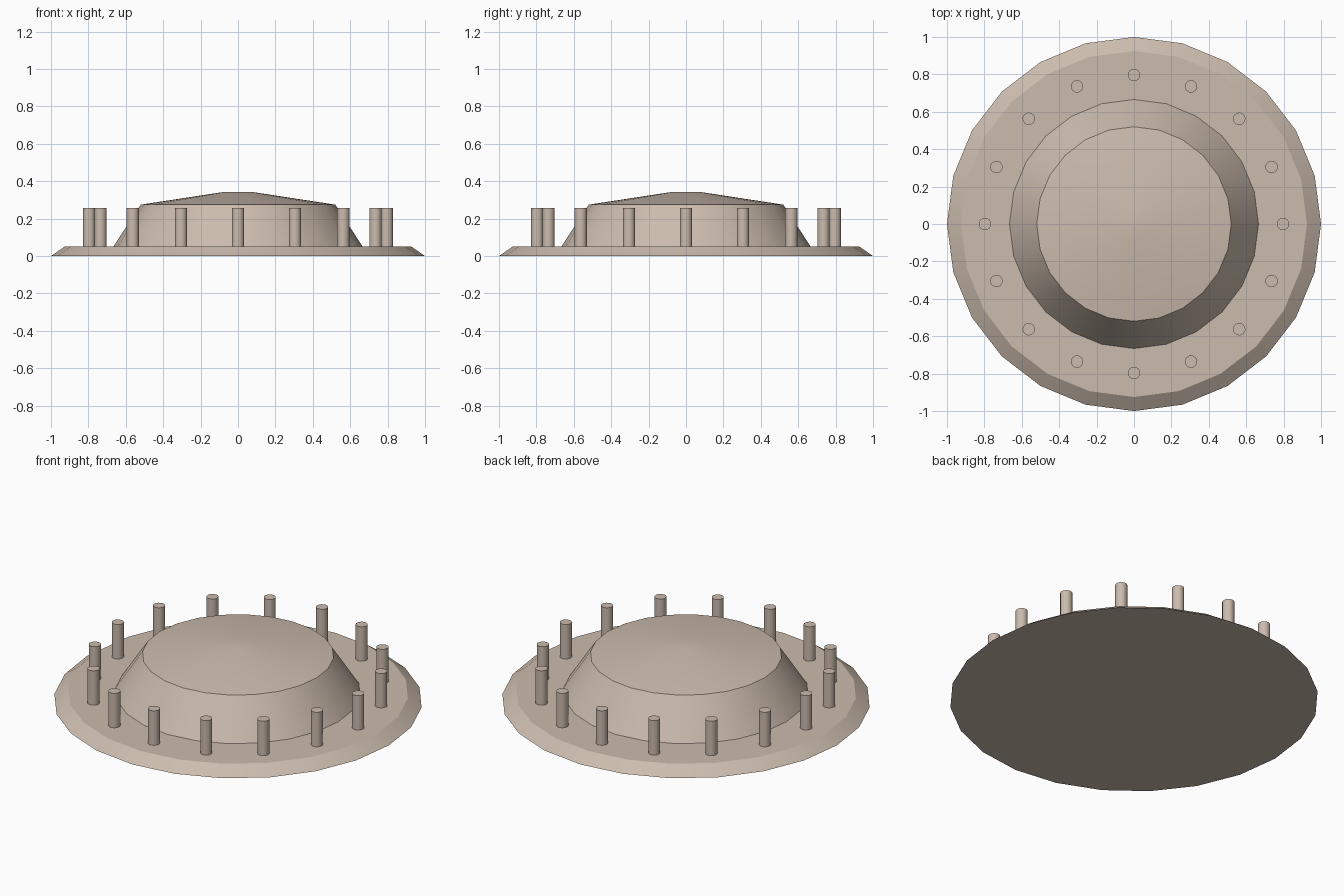
import bpy, bmesh, math

if "Cube" in bpy.data.objects:
    bpy.data.objects.remove(bpy.data.objects["Cube"])

stone = bpy.data.materials.new("warm_beige")
stone.diffuse_color = (0.60, 0.50, 0.42, 1.0)
stone.use_nodes = True
stone.node_tree.nodes["Principled BSDF"].inputs["Base Color"].default_value = stone.diffuse_color


def lathe(name, profile, sides, loc=(0, 0, 0)):
    """Closed solid from (radius, z) rings, capped at both ends."""
    bm = bmesh.new()
    rings = []
    for r, z in profile:
        rings.append([bm.verts.new((r * math.cos(2 * math.pi * i / sides),
                                    r * math.sin(2 * math.pi * i / sides), z))
                      for i in range(sides)])
    for a, b in zip(rings, rings[1:]):
        for i in range(sides):
            j = (i + 1) % sides
            bm.faces.new((a[i], a[j], b[j], b[i]))
    bm.faces.new(rings[0][::-1])
    bm.faces.new(rings[-1])
    me = bpy.data.meshes.new(name)
    bm.to_mesh(me)
    bm.free()
    me.materials.append(stone)
    ob = bpy.data.objects.new(name, me)
    ob.location = loc
    bpy.context.collection.objects.link(ob)
    return ob


# Wide base plate with a bevelled rim
parts = [lathe("base_plate", [(1.0, 0.0), (0.925, 0.052)], 24)]

# Raised central hub with a shallow conical roof
parts.append(lathe("central_hub", [(0.667, 0.05), (0.52, 0.275), (0.075, 0.343)], 24))

# Ring of sixteen posts
for k in range(16):
    a = 2 * math.pi * k / 16
    parts.append(lathe(f"post_{k + 1}", [(0.033, 0.045), (0.033, 0.258)], 16,
                       (0.796 * math.cos(a), 0.796 * math.sin(a), 0)))

# Smooth round walls, keep the rims sharp
for ob in parts:
    ob.select_set(True)
bpy.context.view_layer.objects.active = parts[0]
bpy.ops.object.shade_smooth_by_angle(angle=math.radians(30))
